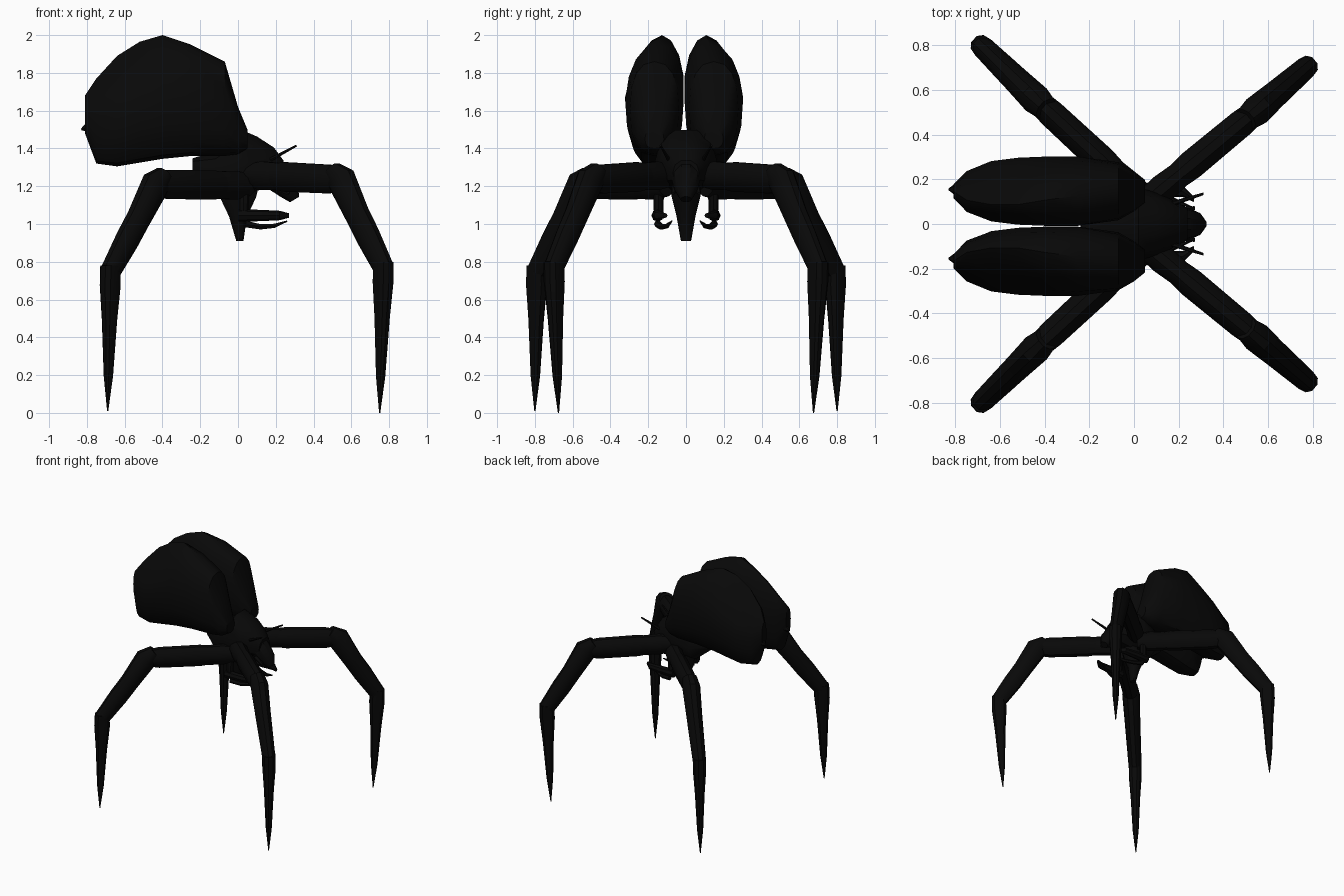
import bpy, bmesh, math
from mathutils import Vector

cube = bpy.data.objects.get("Cube")
if cube:
    bpy.data.objects.remove(cube)

# One near-black shell colour
shell = bpy.data.materials.new("black_shell")
shell.use_nodes = True
colour = (0.0025, 0.0025, 0.0025, 1)
shell.diffuse_color = colour
shell.node_tree.nodes["Principled BSDF"].inputs["Base Color"].default_value = colour


def loft(name, rings, side=(0, 1, 0), sides=10, power=1.0, tangent=None, mirror=True):
    """Skin rings of (centre, half width, half height, optional ridge lean, top power)."""
    side = Vector(side).normalized()
    centres = [Vector(r[0]) for r in rings]
    bm = bmesh.new()
    loops = []
    for i, (c, width, height, *ridge) in enumerate(rings):
        lean, top_power = ridge or (0, power)
        along = centres[min(i + 1, len(rings) - 1)] - centres[max(i - 1, 0)]
        t = Vector(tangent) if tangent else along.normalized()
        up = t.cross(side).normalized()
        loop = []
        for k in range(sides):
            a = 2 * math.pi * k / sides
            u, v = math.cos(a), math.sin(a)
            p = top_power if v > 0.01 else power
            u = math.copysign(abs(u) ** p, u)
            v = math.copysign(abs(v) ** p, v)
            offset = u * width + lean * max(v, 0)
            loop.append(bm.verts.new(centres[i] + side * offset + up * v * height))
        loops.append(loop)
    for a, b in zip(loops, loops[1:]):
        for k in range(sides):
            n = (k + 1) % sides
            bm.faces.new((a[k], a[n], b[n], b[k]))
    bm.faces.new(loops[0])
    bm.faces.new(loops[-1])
    bmesh.ops.recalc_face_normals(bm, faces=bm.faces)
    mesh = bpy.data.meshes.new(name)
    bm.to_mesh(mesh)
    bm.free()
    mesh.materials.append(shell)
    obj = bpy.data.objects.new(name, mesh)
    bpy.context.collection.objects.link(obj)
    if mirror:
        m = obj.modifiers.new("Mirror", "MIRROR")
        m.use_axis = (False, True, False)
    bpy.ops.object.select_all(action="DESELECT")
    obj.select_set(True)
    bpy.context.view_layer.objects.active = obj
    bpy.ops.object.shade_smooth_by_angle(angle=math.radians(35))


def taper(name, points, radii, **kw):
    loft(name, [(p, r, r) for p, r in zip(points, radii)], **kw)


# Twin raised sacs: x, bottom, top, half width, inward ridge lean, top power
profile = [(-0.81, 1.48, 1.68, 0.03, 0.0, 1.0), (-0.75, 1.32, 1.77, 0.09, 0.04, 1.3),
           (-0.64, 1.305, 1.89, 0.135, 0.06, 1.5), (-0.52, 1.325, 1.965, 0.15, 0.06, 1.4),
           (-0.40, 1.345, 2.0, 0.155, 0.04, 1.15), (-0.25, 1.36, 1.95, 0.155, 0.02, 0.9),
           (-0.07, 1.36, 1.86, 0.13, 0.0, 0.85), (0.0, 1.37, 1.62, 0.09, 0.0, 0.8),
           (0.05, 1.40, 1.5, 0.05, 0.0, 0.8)]
for name, sign, middle in (("abdomen_sac_left", 1, 0.147), ("abdomen_sac_right", -1, -0.167)):
    loft(name, [((x, middle, (lo + hi) / 2), w, (hi - lo) / 2, -sign * lean, top)
                for x, lo, hi, w, lean, top in profile],
         sides=16, power=0.8, tangent=(1, 0, 0), mirror=False)
taper("sac_spikes", [(-0.77, 0.155, 1.52), (-0.83, 0.155, 1.5)], [0.05, 0.005], sides=6)

# Thorax, head and stinger on the centre line
loft("thorax", [((-0.24, 0, 1.3), 0.07, 0.05), ((-0.12, 0, 1.27), 0.14, 0.12),
                ((0.02, 0, 1.33), 0.165, 0.175), ((0.1, 0, 1.32), 0.14, 0.15),
                ((0.19, 0, 1.3), 0.1, 0.11), ((0.24, 0, 1.27), 0.07, 0.07)],
     tangent=(1, 0, 0), power=0.9, mirror=False)
loft("head", [((0.12, 0, 1.31), 0.08, 0.08), ((0.2, 0, 1.25), 0.08, 0.08),
              ((0.27, 0, 1.18), 0.06, 0.06), ((0.3, 0, 1.13), 0.03, 0.03)], mirror=False)
loft("stinger", [((0.0, 0, 1.25), 0.09, 0.13), ((0.0, 0, 1.14), 0.075, 0.1),
                 ((0.0, 0, 1.04), 0.05, 0.05), ((0.01, 0, 0.91), 0.027, 0.02)],
     tangent=(0, 0, -1), mirror=False)

# Antennae and claw arms
taper("antennae", [(0.17, 0.09, 1.34), (0.31, 0.135, 1.415)], [0.012, 0.006], sides=6)
taper("mouth_feelers", [(0.2, 0.05, 1.2), (0.27, 0.07, 1.16)], [0.025, 0.01], sides=6)
taper("claw_arms", [(0.03, 0.11, 1.24), (0.03, 0.145, 1.15), (0.03, 0.145, 1.04)],
      [0.03, 0.028, 0.025], side=(1, 0, 0), sides=8)
taper("upper_claws", [(0.0, 0.15, 1.045), (0.12, 0.15, 1.045),
                      (0.22, 0.145, 1.045), (0.27, 0.11, 1.045)],
      [0.033, 0.03, 0.025, 0.012], sides=8)
taper("lower_claws", [(0.04, 0.15, 1.0), (0.12, 0.13, 0.985),
                      (0.19, 0.1, 0.99), (0.26, 0.075, 1.015)],
      [0.02, 0.016, 0.013, 0.004], sides=6)


# Legs: hip, knee, ankle and foot joints
def leg(name, hip, knee, ankle, foot):
    hip, knee, ankle, foot = map(Vector, (hip, knee, ankle, foot))
    out = Vector((ankle.x - hip.x, ankle.y - hip.y, 0)).normalized()
    side = (-out.y, out.x, 0)
    loft(name + "_coxae", [(hip - out * 0.1, 0.06, 0.06), (hip, 0.065, 0.08),
                           (hip.lerp(knee, 0.25), 0.055, 0.075)], side=side)
    loft(name + "_thighs", [(hip, 0.05, 0.06), (hip.lerp(knee, 0.3), 0.065, 0.082),
                            (hip.lerp(knee, 0.85), 0.062, 0.08),
                            (knee, 0.055, 0.065)], side=side)
    loft(name + "_shins", [(knee + Vector((0, 0, 0.05)) - out * 0.05, 0.055, 0.05),
                           (knee + out * 0.01, 0.068, 0.085),
                           (knee.lerp(ankle, 0.4), 0.06, 0.072),
                           (knee.lerp(ankle, 0.65), 0.056, 0.072),
                           (ankle, 0.05, 0.06)], side=side)
    loft(name + "_feet", [(ankle + Vector((0, 0, 0.03)), 0.05, 0.055),
                          (ankle.lerp(foot, 0.1), 0.05, 0.058),
                          (ankle.lerp(foot, 0.35), 0.037, 0.042),
                          (ankle.lerp(foot, 0.75), 0.023, 0.025),
                          (foot, 0.003, 0.003)], side=side, power=0.85)


leg("front_leg", (0.13, 0.16, 1.255), (0.54, 0.5, 1.235), (0.77, 0.7, 0.77), (0.75, 0.675, 0))
leg("rear_leg", (-0.02, 0.17, 1.205), (-0.43, 0.55, 1.21), (-0.675, 0.79, 0.75), (-0.69, 0.8, 0.01))
